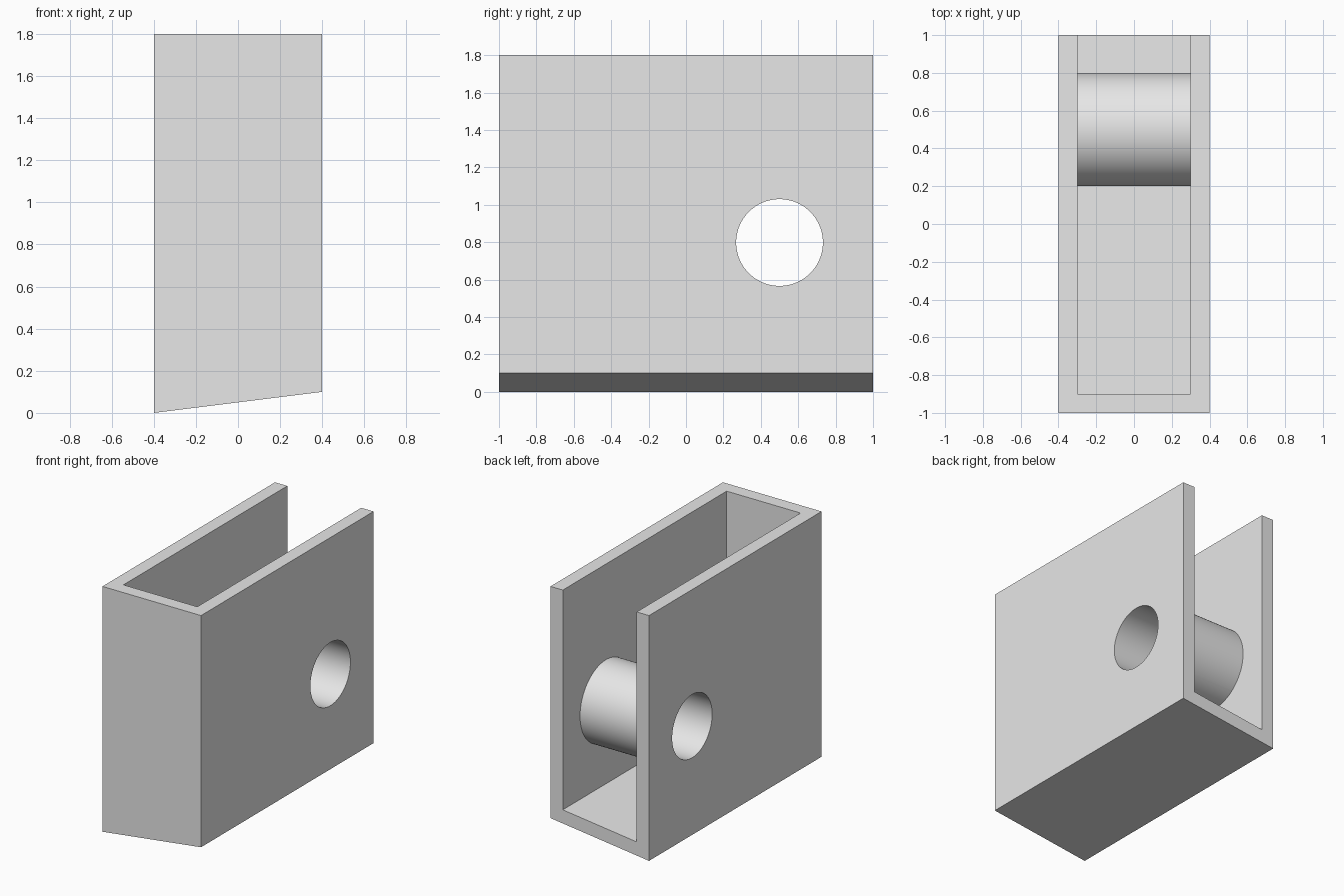
import bpy
import bmesh
import math
from mathutils import Matrix

cube = bpy.data.objects.get("Cube")
if cube:
    bpy.data.objects.remove(cube, do_unlink=True)

HALF_W, WALL, HEIGHT = 0.4, 0.1, 1.8
AXIS_Y, AXIS_Z = 0.5, 0.798

grey = bpy.data.materials.new("plain_grey")
grey.use_nodes = True
grey.diffuse_color = (0.8, 0.8, 0.8, 1)
grey.node_tree.nodes["Principled BSDF"].inputs["Base Color"].default_value = (0.8, 0.8, 0.8, 1)


def make_object(name, bm):
    bmesh.ops.recalc_face_normals(bm, faces=bm.faces[:])
    mesh = bpy.data.meshes.new(name)
    bm.to_mesh(mesh)
    bm.free()
    mesh.materials.append(grey)
    obj = bpy.data.objects.new(name, mesh)
    bpy.context.collection.objects.link(obj)
    return obj


def slanted_block(name, half_w, lift, top, y0, y1):
    """Block along y whose underside rises towards +x."""
    def base(x):
        return lift + (x + HALF_W) / 8
    profile = [(-half_w, base(-half_w)), (half_w, base(half_w)), (half_w, top), (-half_w, top)]
    bm = bmesh.new()
    face = bm.faces.new([bm.verts.new((x, y0, z)) for x, z in profile])
    grown = bmesh.ops.extrude_face_region(bm, geom=[face])["geom"]
    verts = [v for v in grown if isinstance(v, bmesh.types.BMVert)]
    bmesh.ops.translate(bm, verts=verts, vec=(0, y1 - y0, 0))
    return make_object(name, bm)


def cross_rod(name, radius, length):
    """Round bar along x on the pin axis."""
    bm = bmesh.new()
    place = Matrix.Translation((0, AXIS_Y, AXIS_Z)) @ Matrix.Rotation(math.pi / 2, 4, "Y")
    bmesh.ops.create_cone(bm, cap_ends=True, segments=96, radius1=radius,
                          radius2=radius, depth=length, matrix=place)
    return make_object(name, bm)


# Outer body, hollowed from the top and back, with a bored sleeve between the walls
bracket = slanted_block("slanted_bracket", HALF_W, 0, HEIGHT, -1, 1)
steps = [
    (slanted_block("cavity", HALF_W - WALL, WALL, 2.2, WALL - 1, 1.3), "DIFFERENCE"),
    (cross_rod("sleeve", 0.3, 0.7), "UNION"),
    (cross_rod("bore", 0.232, 2), "DIFFERENCE"),
]

bpy.ops.object.select_all(action="DESELECT")
bracket.select_set(True)
bpy.context.view_layer.objects.active = bracket
for tool, operation in steps:
    mod = bracket.modifiers.new(tool.name, "BOOLEAN")
    mod.operation = operation
    mod.solver = "EXACT"
    mod.object = tool
    bpy.ops.object.modifier_apply(modifier=mod.name)
    bpy.data.objects.remove(tool, do_unlink=True)

bpy.ops.object.shade_smooth_by_angle(angle=math.radians(30))
